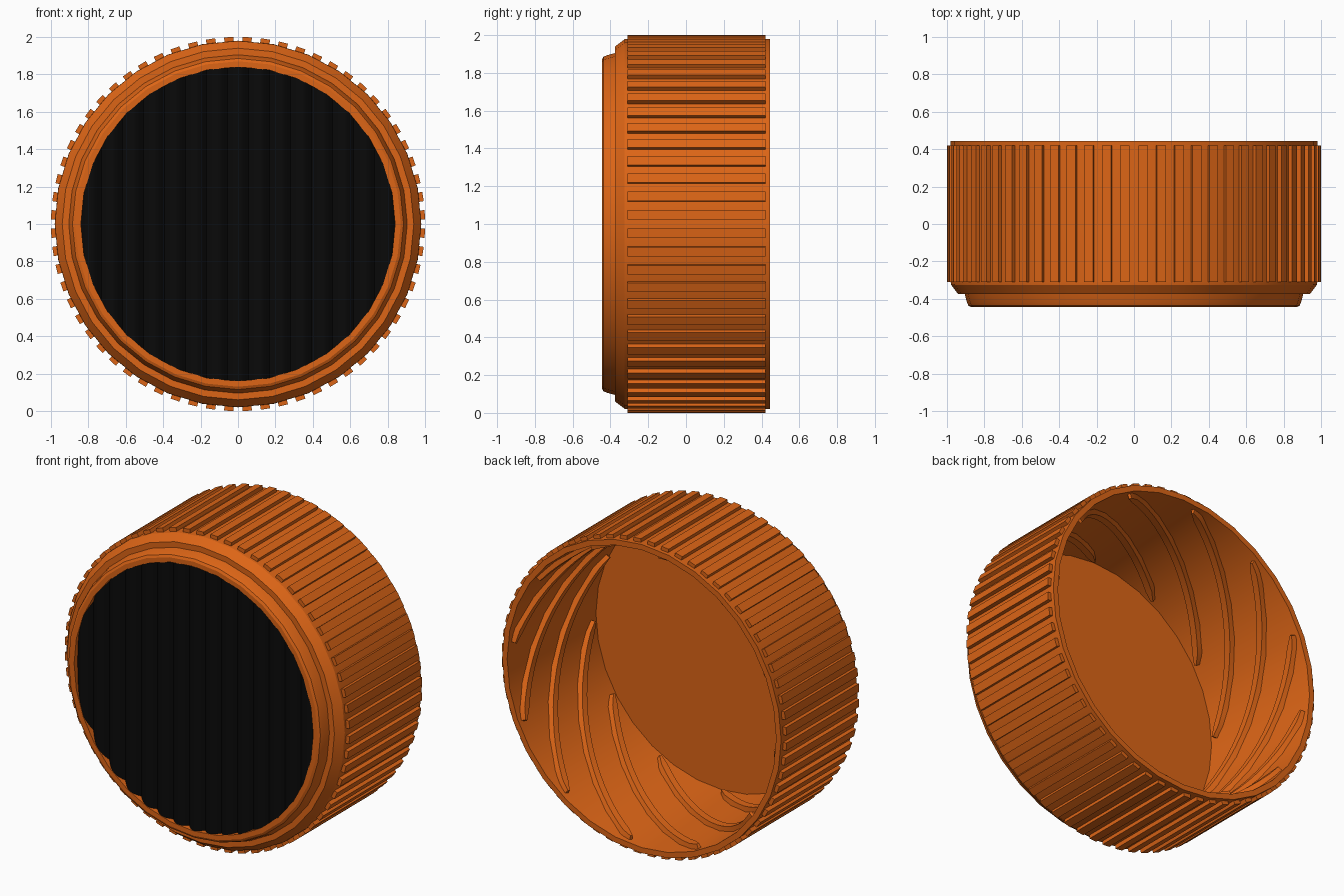
import bpy, bmesh
from math import sin, cos, pi, radians, sqrt
from mathutils import Matrix, Vector

cube = bpy.data.objects.get("Cube")
if cube:
    bpy.data.objects.remove(cube, do_unlink=True)

AXIS_Z = 1.0          # height of the cap's axis, which runs along y
SIDES = 32
RIBS = 64
THREADS = 12


def material(name, rgb):
    m = bpy.data.materials.new(name)
    m.use_nodes = True
    m.diffuse_color = (*rgb, 1)
    bsdf = m.node_tree.nodes["Principled BSDF"]
    bsdf.inputs["Base Color"].default_value = (*rgb, 1)
    bsdf.inputs["Roughness"].default_value = 0.6
    return m


orange = material("orange plastic", (0.72, 0.13, 0.008))
black = material("black grip", (0.003, 0.003, 0.003))


def polar(r, angle, y):
    return Vector((r * cos(angle), y, AXIS_Z + r * sin(angle)))


def finish(bm, name, mat, smooth=None, recalc=True):
    if recalc:
        bmesh.ops.recalc_face_normals(bm, faces=bm.faces)
    mesh = bpy.data.meshes.new(name)
    bm.to_mesh(mesh)
    bm.free()
    mesh.materials.append(mat)
    ob = bpy.data.objects.new(name, mesh)
    bpy.context.collection.objects.link(ob)
    if smooth:
        bpy.ops.object.select_all(action="DESELECT")
        bpy.context.view_layer.objects.active = ob
        ob.select_set(True)
        bpy.ops.object.shade_smooth_by_angle(angle=radians(smooth))
    return ob


def bridge(bm, rings):
    """Join consecutive closed loops of vertices with quads."""
    for a, b in zip(rings, rings[1:]):
        n = len(a)
        for i in range(n):
            j = (i + 1) % n
            bm.faces.new((a[i], a[j], b[j], b[i]))


# Cap shell: one closed profile (radius, y) turned about the axis
profile = [
    (0.84, -0.385), (0.84, -0.445), (0.87, -0.445), (0.885, -0.437),
    (0.893, -0.42), (0.905, -0.375), (0.94, -0.375), (0.978, -0.325),
    (0.98, -0.31), (0.98, 0.445), (0.945, 0.445), (0.885, -0.36),
]
bm = bmesh.new()
rings = [[bm.verts.new(polar(r, 2 * pi * i / SIDES, y)) for i in range(SIDES)]
         for r, y in profile]
bridge(bm, rings)
bm.faces.new(rings[0])
bm.faces.new(rings[-1])
finish(bm, "cap_shell", orange, smooth=25)

# Grip ribs around the outside
bm = bmesh.new()
for i in range(RIBS):
    turn = Matrix.Rotation(2 * pi * (i + 0.5) / RIBS, 4, "Y")
    place = (Matrix.Translation((0, 0, AXIS_Z)) @ turn
             @ Matrix.Translation((0, 0.055, 0.98))
             @ Matrix.Diagonal((0.05, 0.73, 0.04, 1)))
    bmesh.ops.create_cube(bm, size=1, matrix=place)
finish(bm, "grip_ribs", orange)

# Reeded front panel: upright rounded reeds trimmed to a circle
PANEL_R, REEDS, STEPS = 0.842, 15, 8
bm = bmesh.new()
previous = None
count = REEDS * STEPS
for i in range(count + 1):
    x = PANEL_R * (2 * i / count - 1)
    y = -0.408 - 0.035 * abs(sin(pi * i / STEPS))
    half = max(sqrt(max(PANEL_R ** 2 - x ** 2, 0)), 0.01)
    pair = [bm.verts.new((x, y, AXIS_Z + s * half)) for s in (-1, 1)]
    if previous:
        bm.faces.new((previous[0], pair[0], pair[1], previous[1]))
    previous = pair
finish(bm, "reeded_panel", black, smooth=40, recalc=False)

# Inner screw threads: trapezoid section swept along a steep helix
START, SWEEP, Y_RIM, Y_DEEP = radians(6), radians(82), 0.41, -0.32
PARTS = 20


def wall_radius(y):
    return 0.885 + 0.06 * (y + 0.36) / 0.805


bm = bmesh.new()
for k in range(THREADS):
    rings = []
    for i in range(PARTS + 1):
        t = i / PARTS
        angle = START + 2 * pi * k / THREADS + SWEEP * t
        y = Y_RIM + (Y_DEEP - Y_RIM) * t
        taper = 0.35 if i in (0, PARTS) else 1
        ring = []
        for side, depth in ((-0.036, -0.015), (-0.02, 0.03),
                            (0.02, 0.03), (0.036, -0.015)):
            # offset across the helix, half along y and half around
            yy = y + side * taper * 0.85
            a = angle + side * taper * 0.5
            ring.append(bm.verts.new(polar(wall_radius(yy) - depth, a, yy)))
        rings.append(ring)
    bridge(bm, rings)
    bm.faces.new(rings[0])
    bm.faces.new(rings[-1])
finish(bm, "screw_threads", orange, smooth=25)
